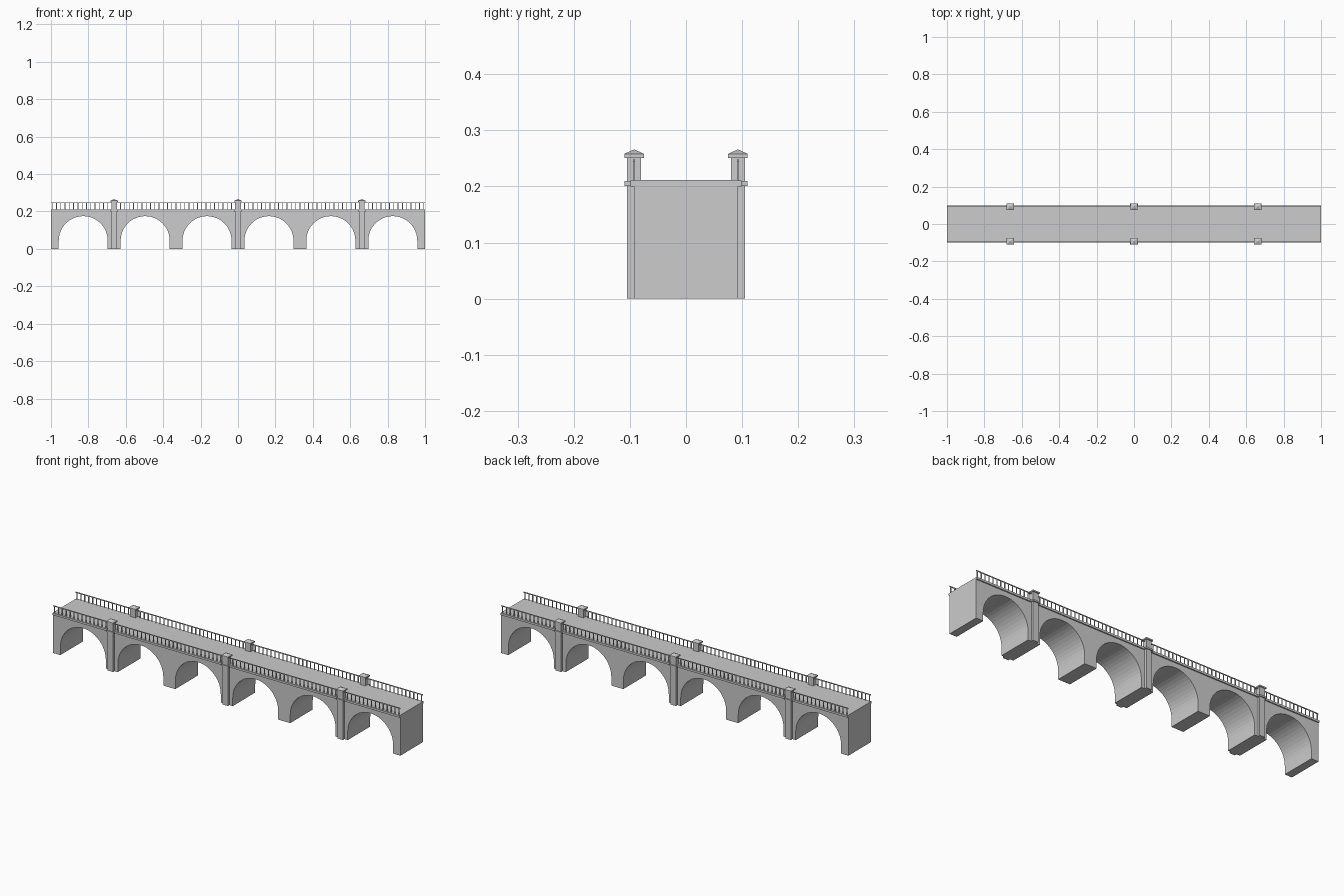
import bpy, bmesh, math

if "Cube" in bpy.data.objects:
    bpy.data.objects.remove(bpy.data.objects["Cube"])

stone = bpy.data.materials.new("grey stone")
stone.diffuse_color = (0.604, 0.604, 0.604, 1)
stone.use_nodes = True
stone.node_tree.nodes["Principled BSDF"].inputs["Base Color"].default_value = stone.diffuse_color

WALL = 0.0925            # y of the wall faces, also the centre line of posts and rails
POSTS = (-0.662, 0.0, 0.662)
SPACING = 0.331


def finish(name, bm):
    bmesh.ops.recalc_face_normals(bm, faces=bm.faces)
    me = bpy.data.meshes.new(name)
    bm.to_mesh(me)
    bm.free()
    me.materials.append(stone)
    ob = bpy.data.objects.new(name, me)
    bpy.context.collection.objects.link(ob)
    return ob


def box(bm, x0, x1, y0, y1, z0, z1):
    vs = bmesh.ops.create_cube(bm, size=1)["verts"]
    for v in vs:
        v.co.x = x1 if v.co.x > 0 else x0
        v.co.y = y1 if v.co.y > 0 else y0
        v.co.z = z1 if v.co.z > 0 else z0


# Bridge body: one outline with six round arches, extruded across the width
R, SPRING, N = 0.131, 0.044, 24
outline = [(-1, 0.211), (-1, 0)]
for i in range(6):
    cx = (i - 2.5) * SPACING
    outline.append((cx - R, 0))
    for k in range(N + 1):
        a = math.pi * (1 - k / N)
        outline.append((cx + R * math.cos(a), SPRING + R * math.sin(a)))
    outline.append((cx + R, 0))
outline += [(1, 0), (1, 0.211)]
bm = bmesh.new()
face = bm.faces.new([bm.verts.new((x, -WALL, z)) for x, z in outline])
ext = bmesh.ops.extrude_face_region(bm, geom=[face])["geom"]
for v in ext:
    if isinstance(v, bmesh.types.BMVert):
        v.co.y = WALL
finish("arched_body", bm)

for s, side in ((-1, "front"), (1, "back")):
    y = s * WALL

    # Cornice along the wall, stepping out around each pilaster
    bm = bmesh.new()
    box(bm, -1, 1, y - 0.006, y + 0.006, 0.2, 0.2105)
    for x in POSTS:
        box(bm, x - 0.021, x + 0.021, y - 0.0175, y + 0.0175, 0.201, 0.2095)
    finish(side + "_cornice", bm)

    # Pilasters rising into parapet posts, with pyramid caps
    bm = bmesh.new()
    for x in POSTS:
        box(bm, x - 0.0155, x + 0.0155, y - 0.0125, y + 0.0125, 0, 0.253)
    finish(side + "_pilasters", bm)
    bm = bmesh.new()
    for x in POSTS:
        hx, hy = 0.02, 0.0175
        rings = []
        for z in (0.251, 0.258):
            rings.append([bm.verts.new((x + a * hx, y + b * hy, z))
                          for a, b in ((-1, -1), (1, -1), (1, 1), (-1, 1))])
        apex = bm.verts.new((x, y, 0.266))
        bm.faces.new(rings[0])
        for i in range(4):
            j = (i + 1) % 4
            bm.faces.new((rings[0][i], rings[0][j], rings[1][j], rings[1][i]))
            bm.faces.new((rings[1][i], rings[1][j], apex))
    finish(side + "_post_caps", bm)

    # Handrail and thin balusters
    bm = bmesh.new()
    box(bm, -1, 1, y - 0.002, y + 0.002, 0.244, 0.248)
    count = 88
    for i in range(count):
        x = -0.993 + 1.986 * i / (count - 1)
        if min(abs(x - p) for p in POSTS) > 0.018:
            box(bm, x - 0.002, x + 0.002, y - 0.0018, y + 0.0018, 0.209, 0.245)
    finish(side + "_railing", bm)
